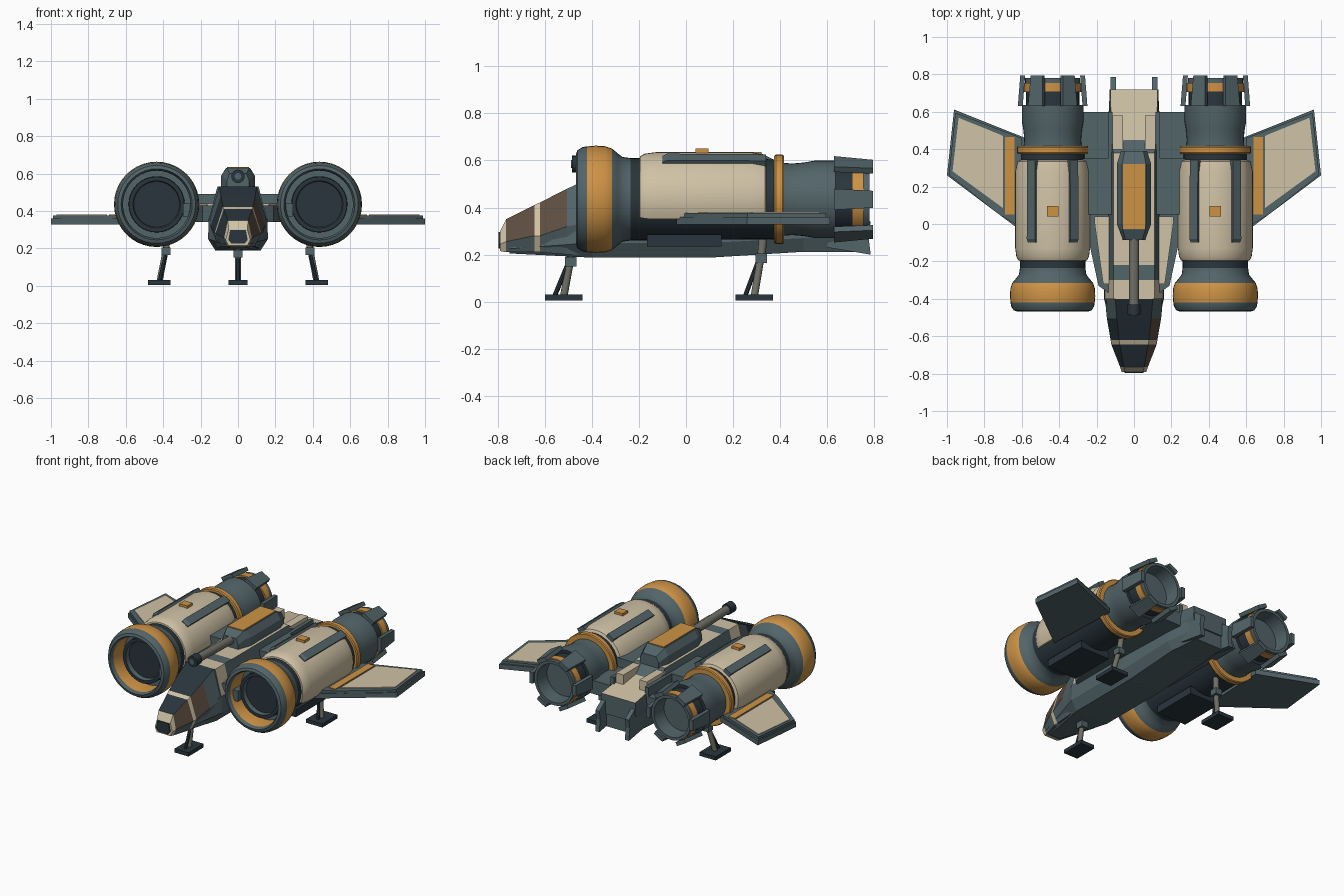
import bpy, bmesh, math
from mathutils import Vector

cube = bpy.data.objects.get("Cube")
if cube:
    bpy.data.objects.remove(cube, do_unlink=True)

COLOURS = {
    "slate": (0.085, 0.128, 0.140),
    "navy": (0.022, 0.036, 0.046),
    "cream": (0.63, 0.54, 0.38),
    "orange": (0.61, 0.29, 0.06),
    "brown": (0.112, 0.076, 0.054),
    "gunmetal": (0.16, 0.16, 0.135),
}
MATS = {}
for key, rgb in COLOURS.items():
    m = bpy.data.materials.new(key)
    m.use_nodes = True
    m.diffuse_color = (*rgb, 1)
    m.node_tree.nodes["Principled BSDF"].inputs["Base Color"].default_value = (*rgb, 1)
    MATS[key] = m


def build(name, verts, faces, paint, smooth=False):
    """Mesh object; paint is a colour name or a rule(face, index)."""
    bm = bmesh.new()
    vs = [bm.verts.new(v) for v in verts]
    fs = [bm.faces.new([vs[i] for i in f]) for f in faces]
    bmesh.ops.recalc_face_normals(bm, faces=fs)
    used = []
    for i, f in enumerate(fs):
        key = paint if isinstance(paint, str) else paint(f, i)
        if key not in used:
            used.append(key)
        f.material_index = used.index(key)
    bmesh.ops.remove_doubles(bm, verts=bm.verts[:], dist=0.0001)
    bmesh.ops.recalc_face_normals(bm, faces=bm.faces[:])
    me = bpy.data.meshes.new(name)
    bm.to_mesh(me)
    bm.free()
    for key in used:
        me.materials.append(MATS[key])
    ob = bpy.data.objects.new(name, me)
    bpy.context.collection.objects.link(ob)
    if smooth:
        bpy.ops.object.select_all(action="DESELECT")
        ob.select_set(True)
        bpy.context.view_layer.objects.active = ob
        bpy.ops.object.shade_smooth_by_angle(angle=math.radians(35))
    return ob


def loft(name, rings, paint, smooth=False):
    """Skin equal-length rings of points and cap both ends."""
    n = len(rings[0])
    faces = [(k * n + i, k * n + (i + 1) % n, (k + 1) * n + (i + 1) % n, (k + 1) * n + i)
             for k in range(len(rings) - 1) for i in range(n)]
    faces += [tuple(range(n)), tuple(range((len(rings) - 1) * n, len(rings) * n))]
    return build(name, [p for r in rings for p in r], faces, paint, smooth)


def hexagon(y, wb, zb, wm, zm, wt, zt):
    return [(-wb, y, zb), (wb, y, zb), (wm, y, zm), (wt, y, zt), (-wt, y, zt), (-wm, y, zm)]


def plate(name, outline, z0, z1, paint, side=1):
    return loft(name, [[(x * side, y, z) for x, y in outline] for z in (z0, z1)], paint)


def box(name, x0, x1, y0, y1, z0, z1, paint, side=1):
    return plate(name, [(x0, y0), (x1, y0), (x1, y1), (x0, y1)], z0, z1, paint, side)


def rod(name, a, b, r, paint, n=12):
    a, b = Vector(a), Vector(b)
    q = (b - a).to_track_quat("Z", "Y")
    ring = [q @ Vector((r * math.cos(t * math.tau / n), r * math.sin(t * math.tau / n), 0))
            for t in range(n)]
    return loft(name, [[p + v for v in ring] for p in (a, b)], paint, True)


EX, EZ = 0.435, 0.435      # engine axis


def around(cx, y, r, a):
    return (cx + r * math.cos(a), y, EZ + r * math.sin(a))


def lathe(name, cx, profile, n=40):
    """Turn (y, radius, colour of next band) about the engine axis."""
    verts = [around(cx, y, r, i * math.tau / n) for y, r, c in profile for i in range(n)]
    faces = [(k * n + i, k * n + (i + 1) % n, (k + 1) * n + (i + 1) % n, (k + 1) * n + i)
             for k in range(len(profile) - 1) for i in range(n)]
    return build(name, verts, faces, lambda f, i: profile[i // n][2], True)


# Fuselage: lower hull, cockpit, upper body
loft("lower_hull", [
    hexagon(-0.75, 0.04, 0.205, 0.07, 0.225, 0.06, 0.245),
    hexagon(-0.40, 0.12, 0.187, 0.16, 0.25, 0.157, 0.36),
    hexagon(0.10, 0.12, 0.187, 0.16, 0.25, 0.157, 0.36),
    hexagon(0.50, 0.12, 0.212, 0.15, 0.27, 0.14, 0.38),
    hexagon(0.71, 0.10, 0.212, 0.12, 0.27, 0.12, 0.38)], "slate")


def cockpit_paint(f, i):
    c, n = f.calc_center_median(), f.normal
    if c.y < -0.77 or -0.645 < c.y < -0.62:
        return "cream"
    if n.z < -0.1 or (c.y > -0.5 and abs(n.x) > 0.5):
        return "slate"
    return "brown" if n.x > 0.5 else "navy"


loft("cockpit", [
    hexagon(-0.79, 0.05, 0.215, 0.066, 0.245, 0.05, 0.30),
    hexagon(-0.765, 0.055, 0.21, 0.074, 0.255, 0.054, 0.35),
    hexagon(-0.645, 0.09, 0.21, 0.121, 0.28, 0.076, 0.41),
    hexagon(-0.62, 0.09, 0.21, 0.125, 0.28, 0.08, 0.422),
    hexagon(-0.505, 0.11, 0.2, 0.145, 0.32, 0.092, 0.48),
    hexagon(-0.40, 0.12, 0.2, 0.155, 0.34, 0.10, 0.53)], cockpit_paint)
loft("nose_plate", [hexagon(y, 0.035, 0.225, 0.052, 0.245, 0.042, 0.297)
                    for y in (-0.797, -0.789)], "navy")


def body_paint(f, i):
    y = f.calc_center_median().y
    if f.normal.z > 0.9:
        return "slate" if -0.3 < y < -0.22 else "cream"
    return "cream" if y < -0.3 and f.normal.z > 0 else "slate"


loft("upper_body", [hexagon(y, 0.12, 0.3, 0.155 - d / 4, 0.36, 0.11 + d / 6, 0.53 - d)
                    for y, d in ((-0.40, 0), (-0.30, 0), (-0.22, 0), (0.38, 0), (0.45, 0.06),
                                 (0.72, 0.1))], body_paint)

# Turret and gun
loft("turret", [
    hexagon(-0.085, 0.06, 0.51, 0.06, 0.56, 0.045, 0.6),
    hexagon(-0.03, 0.08, 0.51, 0.08, 0.585, 0.06, 0.63),
    hexagon(0.0, 0.092, 0.51, 0.092, 0.585, 0.064, 0.63),
    hexagon(0.32, 0.092, 0.51, 0.092, 0.585, 0.064, 0.63),
    hexagon(0.39, 0.07, 0.45, 0.07, 0.56, 0.05, 0.595)], "slate")
box("turret_panel", -0.058, 0.058, -0.028, 0.32, 0.629, 0.636, "orange")
rod("gun_barrel", (0, -0.45, 0.585), (0, -0.05, 0.575), 0.027, "gunmetal", 16)
rod("gun_muzzle", (0, -0.485, 0.585), (0, -0.43, 0.585), 0.036, "navy", 16)
rod("gun_bore", (0, -0.489, 0.585), (0, -0.48, 0.585), 0.018, "slate", 12)


def foot(tag, xf, xt, y, zt, half):
    """Landing leg with a flat foot, main strut, brace and top block."""
    box(tag + "_foot", xf - half, xf + half, y - 0.08, y + 0.08, 0.005, 0.03, "navy")
    rod(tag + "_strut", (xf, y, 0.02), (xt, y + 0.03, zt), 0.016, "gunmetal")
    rod(tag + "_brace", (xf, y - 0.04, 0.02), (xt, y + 0.02, zt - 0.02), 0.01, "navy", 8)
    box(tag + "_block", xt - 0.024, xt + 0.024, y + 0.005, y + 0.055, zt - 0.035, zt + 0.005, "slate")


foot("front_leg", 0, 0, -0.52, 0.185, 0.052)
rod("front_leg_mount", (0, -0.49, 0.17), (0, -0.49, 0.23), 0.018, "slate")

ENGINE = [
    (-0.36, 0, "navy"), (-0.36, 0.122, "slate"), (-0.39, 0.126, "navy"), (-0.39, 0.148, "navy"),
    (-0.33, 0.15, "slate"), (-0.33, 0.18, "orange"), (-0.445, 0.18, "slate"),
    (-0.468, 0.19, "slate"), (-0.462, 0.208, "slate"), (-0.44, 0.222, "slate"),
    (-0.42, 0.225, "orange"), (-0.385, 0.228, "orange"), (-0.345, 0.226, "orange"),
    (-0.315, 0.216, "slate"), (-0.29, 0.195, "slate"), (-0.27, 0.18, "slate"),
    (-0.235, 0.175, "navy"), (0.375, 0.170, "orange"), (0.375, 0.185, "orange"),
    (0.382, 0.19, "orange"), (0.41, 0.19, "orange"), (0.416, 0.185, "orange"),
    (0.416, 0.155, "slate"), (0.45, 0.152, "slate"), (0.50, 0.156, "slate"),
    (0.55, 0.165, "slate"), (0.635, 0.165, "navy"), (0.635, 0.143, "navy"),
    (0.705, 0.143, "orange"), (0.705, 0.153, "orange"), (0.755, 0.153, "orange"),
    (0.755, 0.147, "slate"), (0.78, 0.147, "slate"), (0.78, 0.128, "slate"),
    (0.68, 0.122, "slate"), (0.68, 0, "slate")]
COWL = [(-0.2, 0.165), (-0.195, 0.183), (-0.175, 0.194), (-0.13, 0.2), (0.28, 0.2),
        (0.335, 0.188), (0.345, 0.165)]
WING = [(0.60, -0.04), (1.0, 0.26), (0.962, 0.612), (0.72, 0.515), (0.58, 0.46)]
PANEL = [(0.70, 0.085), (0.97, 0.282), (0.938, 0.568), (0.72, 0.48), (0.70, 0.47)]

for s, tag in ((1, "left"), (-1, "right")):
    cx = EX * s
    # Engine with upper cowl and intake strut
    lathe(tag + "_engine", cx, ENGINE)
    loft(tag + "_cowl", [[around(cx, y, r, math.radians(-25 + 230 * k / 28)) for y, r in COWL]
                         for k in range(29)], "cream", True)
    box(tag + "_intake_strut", 0.255, 0.295, -0.42, -0.33, 0.37, 0.44, "slate", s)
    # Exhaust petals, tapering towards the back
    for k in range(6):
        a = k * math.tau / 6
        u, v = Vector((math.cos(a), 0, math.sin(a))), Vector((-math.sin(a), 0, math.cos(a)))
        loft(tag + "_petal", [[Vector((cx, y, EZ)) + u * (r + t) + v * w * e
                               for t, e in ((0, -1), (0, 1), (0.026, 1), (0.026, -1))]
                              for y, r, w in ((0.63, 0.160, 0.045), (0.795, 0.147, 0.036))], "slate")
    # Cowl rails, cap and underside box
    for e in (-1, 1):
        a = math.radians(90 + 33 * e)
        loft(tag + "_cowl_rail", [[around(cx, y, r, a + d) for r, d in
                                   ((0.185, -0.14), (h, -0.12), (h, 0.12), (0.185, 0.14))]
                                  for y, h in ((-0.1, 0.205), (-0.08, 0.216), (0.34, 0.213))], "slate")
    box(tag + "_cowl_cap", EX - 0.03, EX + 0.03, 0.04, 0.095, 0.62, 0.65, "orange", s)
    box(tag + "_engine_tray", EX - 0.11, EX + 0.11, -0.165, 0.15, 0.235, 0.285, "navy", s)
    # Wing with inset panel and root stripe
    plate(tag + "_wing", WING, 0.328, 0.36, "slate", s)
    plate(tag + "_wing_edge", [(0.6, -0.02), (0.72, 0.05), (0.99, 0.262), (0.955, 0.595),
                               (0.72, 0.505), (0.6, 0.46)], 0.358, 0.376, "slate", s)
    plate(tag + "_wing_panel", PANEL, 0.375, 0.38, "cream", s)
    box(tag + "_wing_stripe", 0.64, 0.69, 0.05, 0.465, 0.375, 0.381, "orange", s)
    # Pylon between body and engine
    plate(tag + "_pylon", [(0.12, -0.38), (0.19, -0.33), (0.24, -0.1), (0.3, 0.0), (0.3, 0.6),
                           (0.1, 0.6)], 0.34, 0.43, "slate", s)
    plate(tag + "_shoulder_panel", [(0.13, -0.32), (0.165, -0.32), (0.21, 0.0), (0.21, 0.04),
                                    (0.13, 0.04)], 0.43, 0.439, "cream", s)
    box(tag + "_pylon_block", 0.12, 0.29, 0.05, 0.35, 0.38, 0.49, "slate", s)
    # Rear deck block, rail and tail fin
    box(tag + "_deck_block", 0.06, 0.115, 0.36, 0.58, 0.42, 0.515, "cream", s)
    box(tag + "_rear_rail", 0.115, 0.14, 0.22, 0.6, 0.42, 0.49, "slate", s)
    loft(tag + "_tail_fin", [[(x * s, 0.6, 0.23), (x * s, 0.785, 0.2), (x * s, 0.775, 0.28),
                              (x * s, 0.785, 0.34), (x * s, 0.70, 0.40), (x * s, 0.6, 0.40)]
                             for x in (0.095, 0.125)], "slate")
    # Rear landing leg
    foot(tag + "_rear_leg", 0.42 * s, 0.385 * s, 0.29, 0.2, 0.06)
    rod(tag + "_rear_leg_mount", (0.385 * s, 0.32, 0.19), (0.375 * s, 0.33, 0.3), 0.018, "gunmetal")
